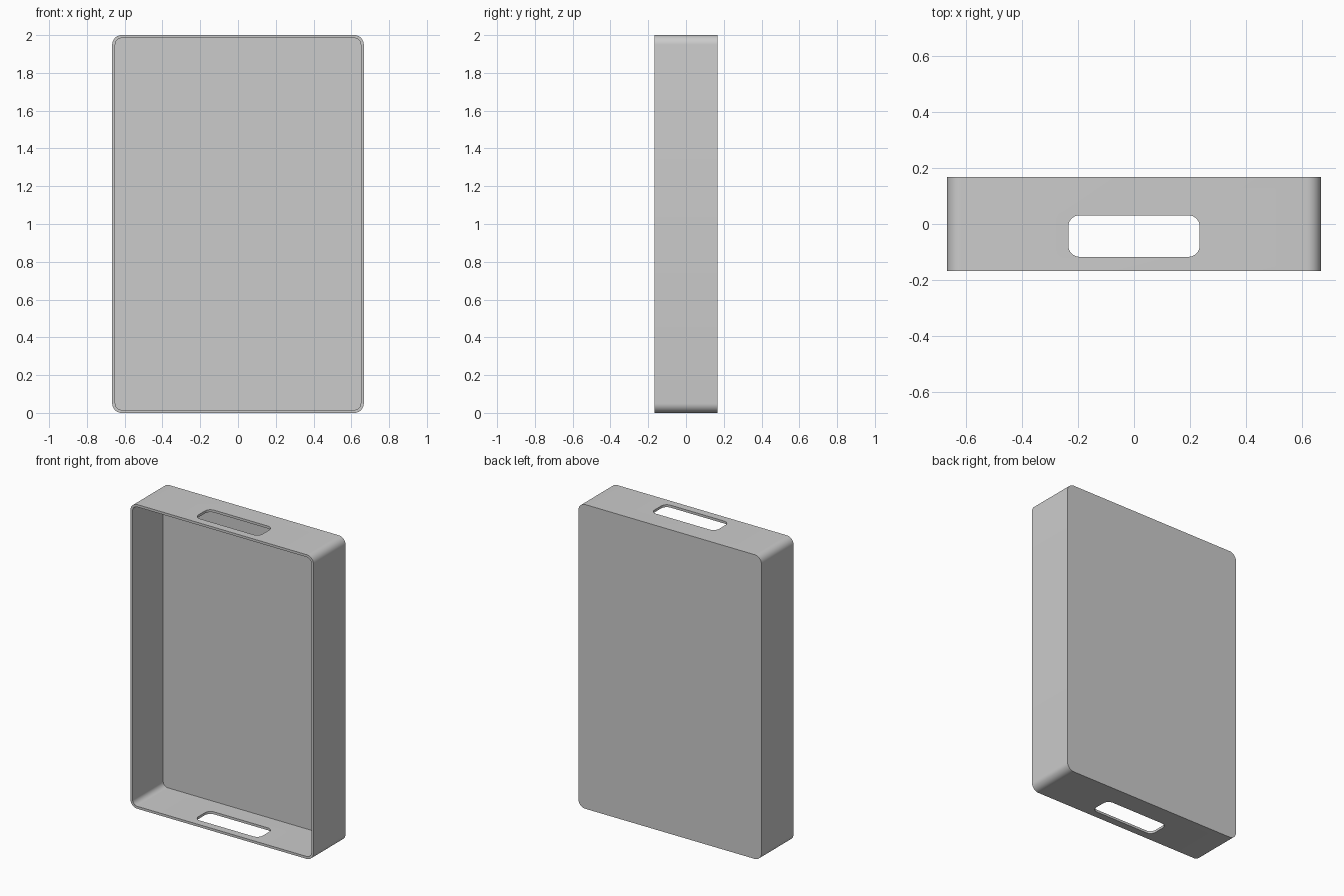
import bpy, bmesh, math
from mathutils import Vector

if "Cube" in bpy.data.objects:
    bpy.data.objects.remove(bpy.data.objects["Cube"])


def rounded_prism(name, w, h, r, to_world, a, b, seg=8):
    """Rounded rectangle w x h, extruded from depth a to depth b."""
    bm = bmesh.new()
    pts = []
    for i, (sx, sy) in enumerate([(1, 1), (-1, 1), (-1, -1), (1, -1)]):
        for k in range(seg + 1):
            t = math.pi / 2 * (i + k / seg)
            pts.append((sx * (w / 2 - r) + r * math.cos(t),
                        sy * (h / 2 - r) + r * math.sin(t)))
    face = bm.faces.new([bm.verts.new(to_world(u, v, a)) for u, v in pts])
    ext = bmesh.ops.extrude_face_region(bm, geom=[face])
    move = Vector(to_world(0, 0, b)) - Vector(to_world(0, 0, a))
    bmesh.ops.translate(bm, vec=move,
                        verts=[g for g in ext["geom"] if isinstance(g, bmesh.types.BMVert)])
    bmesh.ops.recalc_face_normals(bm, faces=bm.faces)
    mesh = bpy.data.meshes.new(name)
    bm.to_mesh(mesh)
    bm.free()
    obj = bpy.data.objects.new(name, mesh)
    bpy.context.collection.objects.link(obj)
    return obj


W, H, D, T, R = 1.332, 2.0, 0.334, 0.016, 0.05


def upright(u, v, d):
    return (u, d, v + H / 2)


def flat(u, v, d):
    return (u, v - 0.043, d)


# tray shell, open to the front
tray = rounded_prism("tray", W, H, R, upright, -D / 2, D / 2)
# hollow inside, and one slot cutter through both end walls
hollow = rounded_prism("hollow_cutter", W - 2 * T, H - 2 * T, R - T, upright, -D, D / 2 - T)
slot = rounded_prism("handle_slot_cutter", 0.468, 0.148, 0.04, flat, -0.2, H + 0.2)

bpy.context.view_layer.objects.active = tray
tray.select_set(True)
for cutter in (hollow, slot):
    mod = tray.modifiers.new(cutter.name, "BOOLEAN")
    mod.operation = "DIFFERENCE"
    mod.solver = "EXACT"
    mod.object = cutter
    bpy.ops.object.modifier_apply(modifier=mod.name)
    bpy.data.objects.remove(cutter)

bpy.ops.object.shade_smooth_by_angle(angle=math.radians(30))
